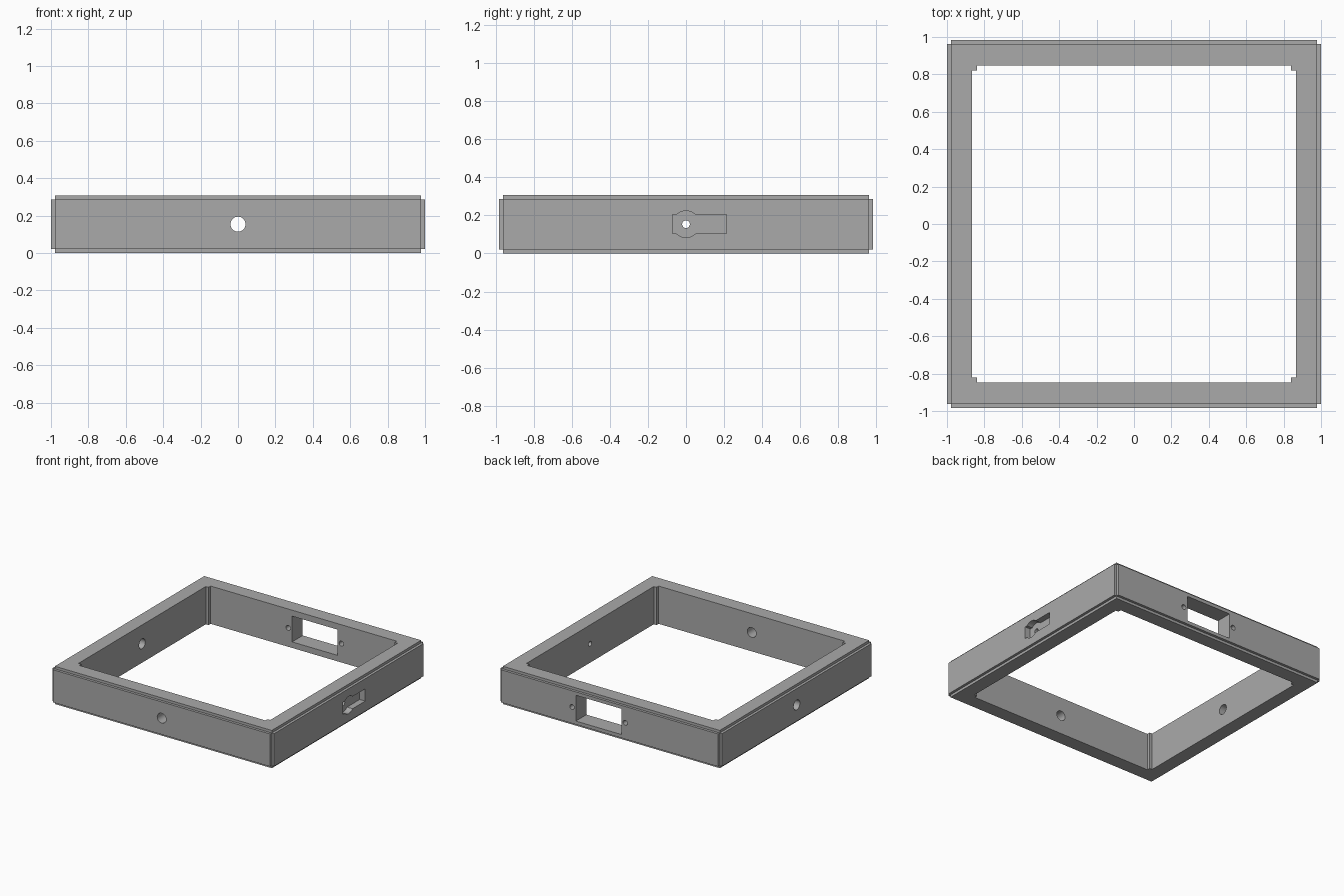
import bpy
import math
from itertools import product
from mathutils import Matrix

if "Cube" in bpy.data.objects:
    bpy.data.objects.remove(bpy.data.objects["Cube"], do_unlink=True)

HALF_X, HALF_Y, HEIGHT = 1.0, 0.984, 0.308
MID = HEIGHT / 2
STEP = 0.021

grey = bpy.data.materials.new("plain_grey")
grey.use_nodes = True
colour = (0.4, 0.4, 0.4, 1.0)
grey.diffuse_color = colour
grey.node_tree.nodes["Principled BSDF"].inputs["Base Color"].default_value = colour


def box(name, centre, size):
    bpy.ops.mesh.primitive_cube_add(size=1)
    ob = bpy.context.object
    ob.name = name
    ob.data.transform(Matrix.Translation(centre) @ Matrix.Diagonal((*size, 1)))
    ob.data.materials.append(grey)
    return ob


def rod(name, centre, radius, length, axis):
    turn = ('Y' if axis == 'X' else 'X')
    bpy.ops.mesh.primitive_cylinder_add(vertices=48, radius=radius, depth=length)
    ob = bpy.context.object
    ob.name = name
    ob.data.transform(Matrix.Translation(centre) @ Matrix.Rotation(math.pi / 2, 4, turn))
    ob.data.materials.append(grey)
    return ob


def cut(cutter):
    mod = frame.modifiers.new("cut", 'BOOLEAN')
    mod.operation = 'DIFFERENCE'
    mod.solver = 'EXACT'
    mod.object = cutter
    bpy.context.view_layer.objects.active = frame
    bpy.ops.object.modifier_apply(modifier=mod.name)
    bpy.data.objects.remove(cutter, do_unlink=True)


# Solid block
frame = box("square_frame", (0, 0, MID), (2 * HALF_X, 2 * HALF_Y, HEIGHT))

# Central opening with a small square step in each corner
cut(box("opening_wide", (0, 0, MID), (1.73, 1.64, 1)))
cut(box("opening_deep", (0, 0, MID), (1.68, 1.694, 1)))

# Square rebates along all twelve outer edges
half = (HALF_X, HALF_Y, MID)
for axis in range(3):
    for a, b in product((-1, 1), repeat=2):
        centre, size = [0, 0, MID], [2 * STEP] * 3
        size[axis] = 3
        for k, sign in zip([k for k in range(3) if k != axis], (a, b)):
            centre[k] += sign * half[k]
        cut(box("rebate", centre, size))

# Round holes in the front wall and the right-hand (-x) wall
cut(rod("front_hole", (0, -0.9, MID), 0.04, 0.4, 'Y'))
cut(rod("side_hole", (-0.9, 0, MID), 0.04, 0.4, 'X'))

# Socket window with a screw hole on each side in the back wall
cut(box("window", (0.1, 0.9, MID), (0.41, 0.4, 0.21)))
for side in (-1, 1):
    cut(rod("screw_hole", (0.1 + side * 0.24, 0.9, MID), 0.02, 0.4, 'Y'))

# Recessed switch pocket with a small through hole in the +x wall
DEPTH = 0.05
cut(box("pocket_slot", (HALF_X, 0.07, MID), (2 * DEPTH, 0.284, 0.1)))
cut(rod("pocket_round", (HALF_X, 0, MID), 0.07, 2 * DEPTH, 'X'))
cut(rod("pocket_hole", (0.9, 0, MID), 0.02, 0.4, 'X'))

# Smooth bores, sharp edges
bpy.ops.object.select_all(action='DESELECT')
frame.select_set(True)
bpy.context.view_layer.objects.active = frame
bpy.ops.object.shade_smooth_by_angle(angle=math.radians(30))
